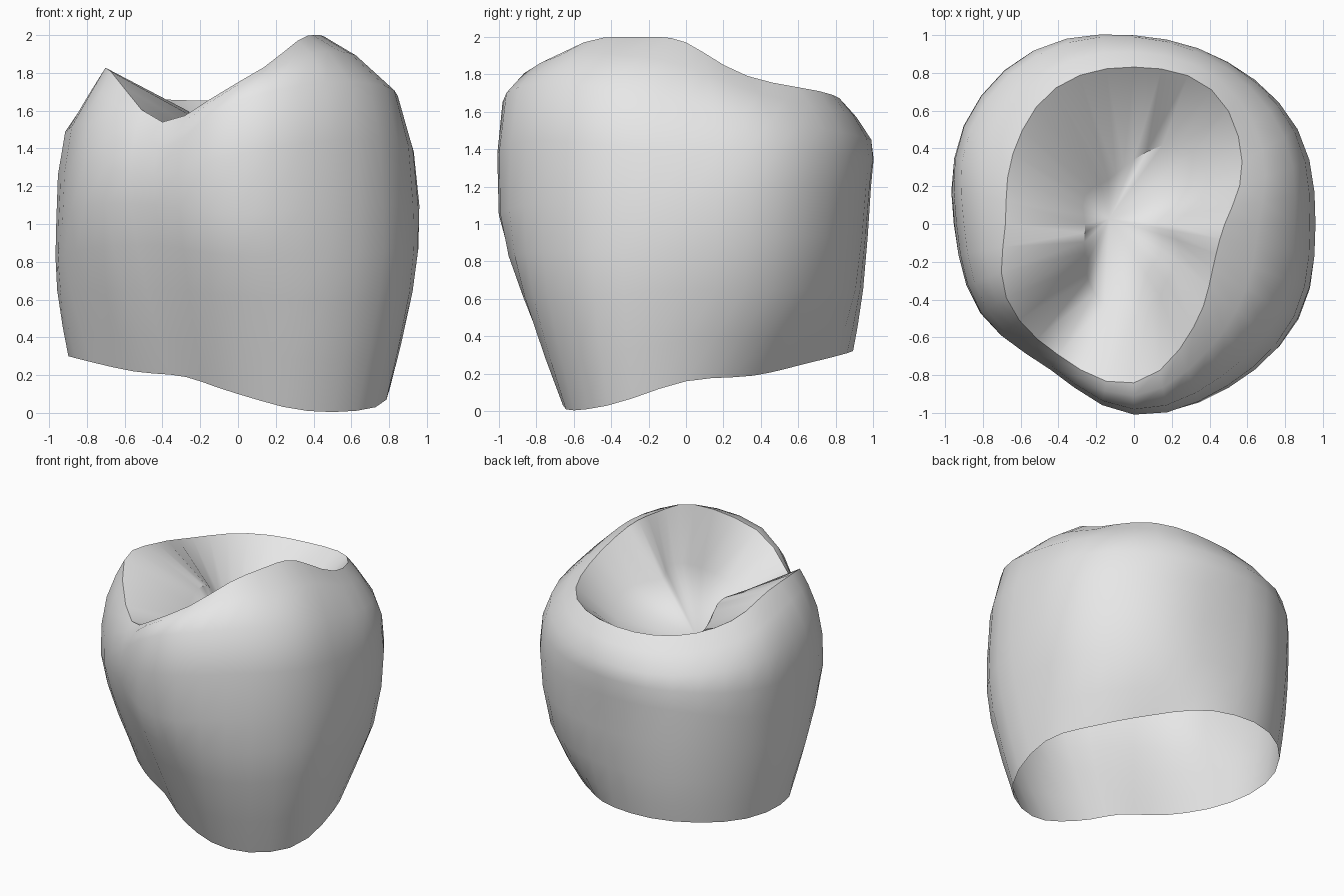
import bpy
import bmesh
from math import cos, sin, radians, tau

cube = bpy.data.objects.get("Cube")
if cube:
    bpy.data.objects.remove(cube, do_unlink=True)

# One flat enamel colour
enamel = bpy.data.materials.new("pale_grey_enamel")
enamel.use_nodes = True
enamel_colour = (0.8, 0.8, 0.8, 1.0)
enamel.diffuse_color = enamel_colour
enamel.node_tree.nodes["Principled BSDF"].inputs["Base Color"].default_value = enamel_colour

# Cross-sections: radius and height at twelve even directions, from +x anticlockwise
neck_radius = [.79, .72, .72, .86, .98, .98, .86, .64, .55, .62, .74, .84]
neck_height = [.16, .19, .25, .31, .33, .31, .29, .22, .19, .1, .01, .03]
lower_radius = [.92, .93, .92, .93, 1.03, 1.02, .94, .82, .74, .85, .94, .98]
lower_height = [.65, .65, .65, .65, .65, .65, .65, .65, .65, .62, .6, .62]
belly_radius = [.96, 1, .99, .98, 1.06, 1.04, .95, .94, .88, 1, 1, 1]
belly_height = [1.1, 1.2, 1.2, 1.2, 1.2, 1.1, 1, 1.1, 1.1, 1.05, 1.1, 1.1]
shoulder_radius = [.85, .92, .96, .99, 1.03, 1, .9, .9, .87, .98, .93, .9]
shoulder_height = [1.65, 1.56, 1.49, 1.45, 1.45, 1.47, 1.5, 1.53, 1.38, 1.65, 1.75, 1.73]
rim_radius = [.48, .66, .82, .83, .83, .74, .68, .78, .8, .84, .63, .48]
rim_height = [1.97, 1.79, 1.71, 1.66, 1.66, 1.7, 1.79, 1.81, 1.54, 1.75, 1.97, 2]
ledge_radius = [.2, .45, .48, .34, .27, .3, .26, .3, .42, .5, .35, .28]
ledge_height = [1.65, 1.58, 1.4, 1.3, 1.32, 1.45, 1.58, 1.58, 1.42, 1.5, 1.65, 1.68]

STEPS = 3


def spline(a, b, c, d, t):
    """Catmull-Rom value between b and c."""
    return b + t / 2 * (c - a + t * (2 * a - 5 * b + 4 * c - d + t * (3 * (b - c) + d - a)))


def smooth_loop(values):
    """Refine a closed list of values."""
    n = len(values)
    return [spline(values[i - 1], values[i], values[(i + 1) % n], values[(i + 2) % n], s / STEPS)
            for i in range(n) for s in range(STEPS)]


def section(radii, heights):
    radii, heights = smooth_loop(radii), smooth_loop(heights)
    n = len(radii)
    return [(r * cos(tau * i / n), r * sin(tau * i / n), min(2, max(0, z)))
            for i, (r, z) in enumerate(zip(radii, heights))]


def between(rows, i, t):
    """Section part-way between two neighbouring rows."""
    last = len(rows) - 1
    four = [rows[min(last, max(0, i + k))] for k in (-1, 0, 1, 2)]
    return [tuple(spline(*axis, t) for axis in zip(*points)) for points in zip(*four)]


# Outer wall from the open neck to the shoulder, then the rim and the biting hollow
outer = [section(neck_radius, neck_height), section(lower_radius, lower_height),
         section(belly_radius, belly_height), section(shoulder_radius, shoulder_height),
         section(rim_radius, rim_height)]
hollow_ledge = section(ledge_radius, ledge_height)
rows = []
for i in range(len(outer) - 1):
    rows += [outer[i], between(outer, i, 0.5)]
rows += [outer[-1], hollow_ledge]

bm = bmesh.new()
rings = [[bm.verts.new(p) for p in row] for row in rows]
count = len(rings[0])
for low, high in zip(rings, rings[1:]):
    for i in range(count):
        j = (i + 1) % count
        bm.faces.new((low[i], low[j], high[j], high[i]))

# Deepest point of the hollow, below the ledge of the lower cusp
pit = bm.verts.new((-0.13, 0.03, 1.27))
for i in range(count):
    bm.faces.new((rings[-1][i], rings[-1][(i + 1) % count], pit))

mesh = bpy.data.meshes.new("tooth_crown")
bm.to_mesh(mesh)
bm.free()
mesh.materials.append(enamel)
crown = bpy.data.objects.new("tooth_crown", mesh)
bpy.context.collection.objects.link(crown)

# Smooth wall with a crisp rim
bpy.ops.object.select_all(action='DESELECT')
crown.select_set(True)
bpy.context.view_layer.objects.active = crown
bpy.ops.object.shade_smooth_by_angle(angle=radians(40))
